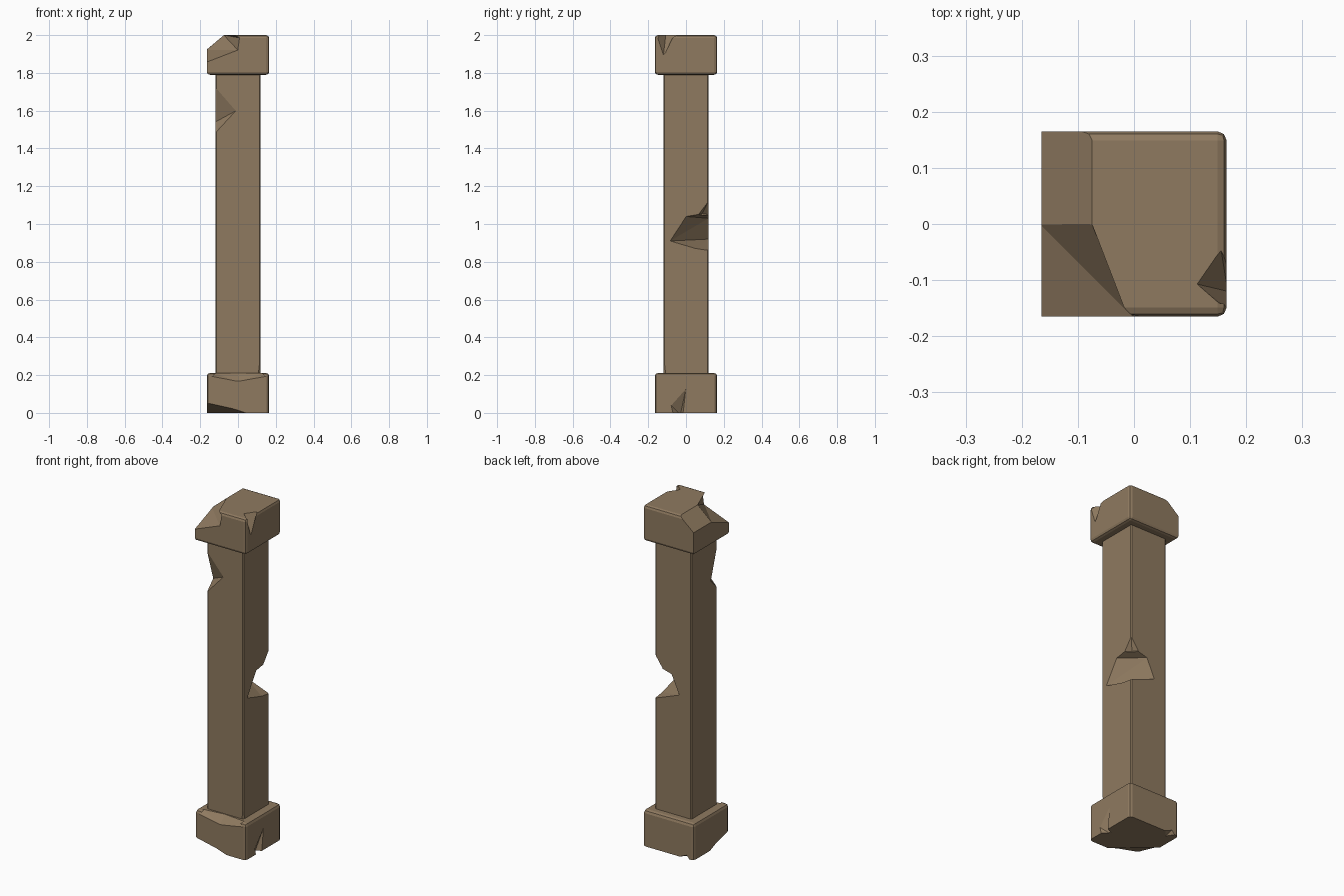
import bpy, bmesh

stone = bpy.data.materials.new("weathered brown stone")
stone.diffuse_color = (0.275, 0.195, 0.117, 1)


def link(name, bm):
    bmesh.ops.recalc_face_normals(bm, faces=bm.faces)
    me = bpy.data.meshes.new(name)
    bm.to_mesh(me)
    bm.free()
    ob = bpy.data.objects.new(name, me)
    bpy.context.collection.objects.link(ob)
    return ob


def block(name, half, z0, z1, bevels):
    """Box with several bevel passes: (edge rule, width, segments)."""
    bm = bmesh.new()
    bmesh.ops.create_cube(bm, size=2)
    for v in bm.verts:
        v.co = (v.co.x * half, v.co.y * half, z0 if v.co.z < 0 else z1)
    for rule, width, seg in bevels:
        edges = [e for e in bm.edges if rule((e.verts[0].co + e.verts[1].co) / 2)]
        bmesh.ops.bevel(bm, geom=edges, offset=width, segments=seg,
                        profile=0.5, affect='EDGES', clamp_overlap=True)
    ob = link(name, bm)
    ob.data.materials.append(stone)
    return ob


def chip(ob, points):
    """Break away the convex hull of the points from a block."""
    bm = bmesh.new()
    for p in points:
        bm.verts.new(p)
    res = bmesh.ops.convex_hull(bm, input=bm.verts)
    loose = [v for v in bm.verts if not v.link_faces]
    bmesh.ops.delete(bm, geom=loose, context='VERTS')
    cut = link("chip_cutter", bm)
    cut.hide_render = True
    mod = ob.modifiers.new("chip", 'BOOLEAN')
    mod.operation, mod.solver, mod.object = 'DIFFERENCE', 'EXACT', cut
    dg = bpy.context.evaluated_depsgraph_get()
    me = bpy.data.meshes.new_from_object(ob.evaluated_get(dg))
    ob.modifiers.clear()
    ob.data = me
    bpy.data.objects.remove(cut)


# Base block: soft upper rim, sharp foot
base = block("base", 0.165, 0, 0.212, [
    (lambda c: c.z > 0.05, 0.018, 2)])
# worn front rim
chip(base, [(-0.14, -0.17, 0.19), (0, -0.17, 0.163), (0.15, -0.17, 0.19),
            (-0.13, -0.135, 0.214), (0.14, -0.135, 0.214), (0, -0.12, 0.214),
            (0, -0.2, 0.25)])
# broken front left foot
chip(base, [(-0.17, -0.17, 0.055), (-0.02, -0.17, 0.022), (0.05, -0.17, -0.001),
            (-0.17, -0.03, 0.02), (-0.17, 0.02, -0.001), (-0.08, -0.1, -0.001),
            (-0.2, -0.2, -0.05)])
# right side crack
chip(base, [(0.166, 0, 0.13), (0.166, -0.08, 0.04), (0.166, -0.07, -0.001),
            (0.166, -0.015, -0.001), (0.13, -0.03, -0.01), (0.2, -0.03, 0.05)])
# nick under the back
chip(base, [(-0.14, 0.168, -0.001), (-0.07, 0.168, -0.001), (-0.12, 0.168, 0.022),
            (-0.11, 0.12, -0.001), (-0.11, 0.2, -0.02)])

# Shaft
shaft = block("shaft", 0.118, 0.2, 1.8, [
    (lambda c: abs(c.x) > 0.1 and abs(c.y) > 0.1, 0.005, 1)])
# upper front left break
chip(shaft, [(-0.12, -0.12, 1.73), (-0.01, -0.119, 1.6), (-0.12, -0.12, 1.48),
             (-0.12, -0.06, 1.54), (-0.2, -0.2, 1.6)])
# large break at the middle of the back right corner
chip(shaft, [(0.119, -0.085, 0.91), (0.119, 0, 1.04), (0.119, 0.05, 0.87),
             (0.06, 0.07, 0.96), (-0.04, 0.119, 0.92), (0.01, 0.119, 1.03),
             (0.119, 0.119, 0.86), (0.12, 0.12, 1.06), (0.2, 0.2, 0.96)])
chip(shaft, [(0.119, 0.065, 1.05), (0.119, 0.119, 1.12), (0.07, 0.119, 1.05),
             (0.085, 0.085, 1.055), (0.1, 0.1, 1.0), (0.15, 0.15, 1.05)])
# sliver off the lower front right edge
chip(shaft, [(0.12, -0.12, 0.34), (0.105, -0.119, 0.19), (0.119, -0.105, 0.19),
             (0.15, -0.15, 0.2)])

# Capital: rounded rims, left uprights kept sharp
capital = block("capital", 0.165, 1.79, 2.0, [
    (lambda c: abs(c.z - 1.895) > 0.1 or c.x > 0.1, 0.016, 2)])
# sloping break along the left top
chip(capital, [(x, y, z) for y in (-0.3, 0.3)
               for x, z in ((-0.235, 1.865), (-0.015, 2.05), (-0.235, 2.05))])
# deeper break at the front left corner
chip(capital, [(-0.168, -0.168, 1.855), (0, -0.168, 1.92), (-0.085, -0.125, 1.91),
               (-0.135, -0.1, 1.9), (-0.168, 0, 1.92), (-0.075, 0, 2.0),
               (-0.05, -0.12, 1.995), (0.01, -0.168, 1.985),
               (-0.3, -0.3, 1.9), (-0.2, -0.2, 2.15)])
# notch in the right rim
chip(capital, [(0.112, -0.107, 2.001), (0.155, -0.045, 2.001), (0.14, -0.1, 1.975),
               (0.167, -0.12, 1.89), (0.167, -0.15, 1.98), (0.15, -0.14, 2.001),
               (0.2, -0.11, 2.05)])
